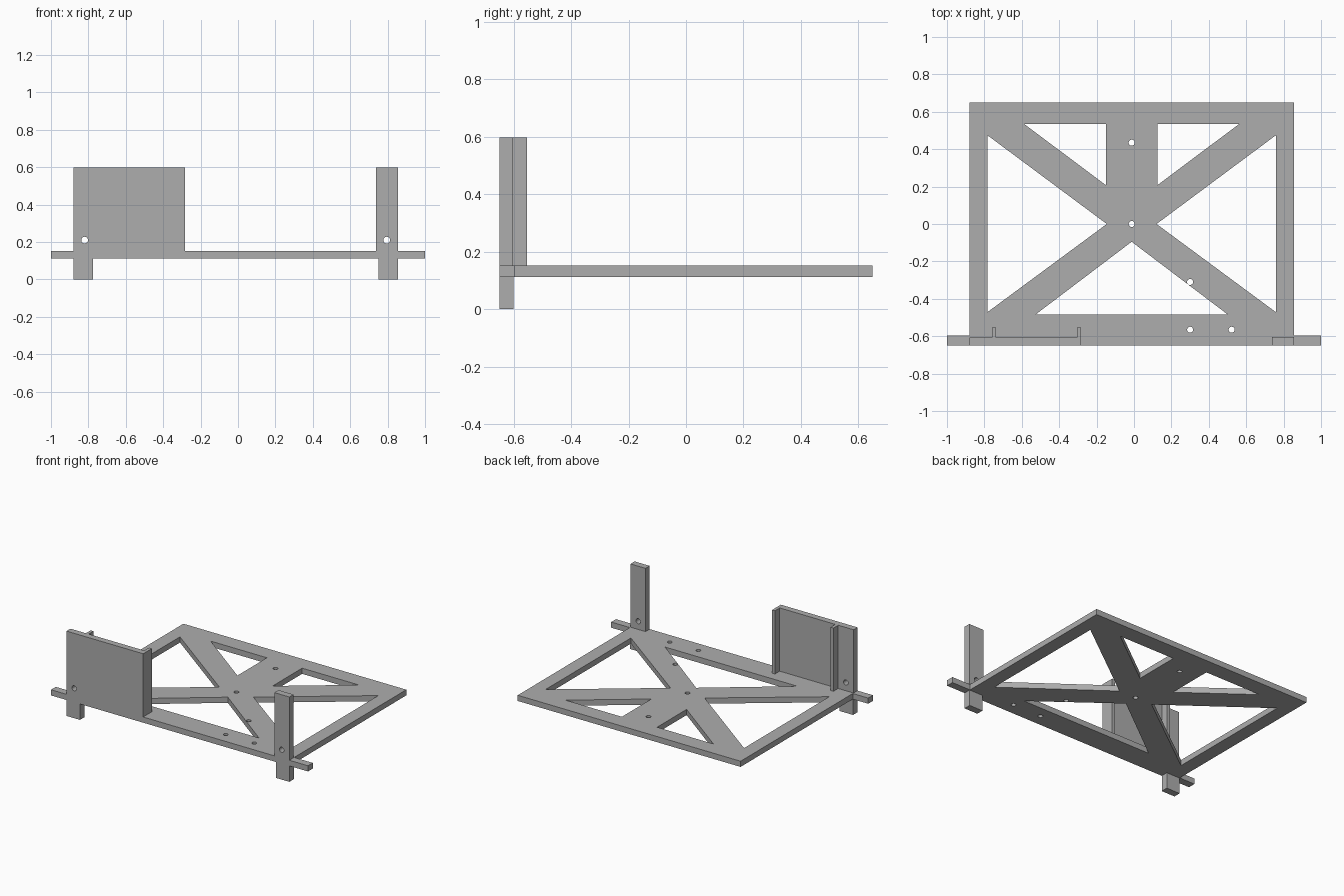
import bpy
import bmesh
from math import cos, sin, pi
from mathutils import Matrix

cube = bpy.data.objects.get("Cube")
if cube:
    bpy.data.objects.remove(cube, do_unlink=True)

grey = bpy.data.materials.new("plain grey")
grey.use_nodes = True
colour = (0.42, 0.42, 0.42, 1)
grey.diffuse_color = colour
grey.node_tree.nodes["Principled BSDF"].inputs["Base Color"].default_value = colour


def circle(x, y, r=0.016, n=24):
    return [(x + r * cos(2 * pi * i / n), y + r * sin(2 * pi * i / n)) for i in range(n)]


def rect(x0, x1, y0, y1):
    return [(x0, y0), (x1, y0), (x1, y1), (x0, y1)]


def prism(name, loops, lo, hi, upright=False):
    """Extrude an outline with holes along z, or along y when upright."""
    curve = bpy.data.curves.new(name + " profile", "CURVE")
    curve.dimensions = "2D"
    curve.fill_mode = "BOTH"
    curve.extrude = (hi - lo) / 2
    for loop in loops:
        spline = curve.splines.new("POLY")
        spline.points.add(len(loop) - 1)
        for point, (x, y) in zip(spline.points, loop):
            point.co = (x, y, 0, 1)
        spline.use_cyclic_u = True
    helper = bpy.data.objects.new(name + " profile", curve)
    bpy.context.collection.objects.link(helper)
    graph = bpy.context.evaluated_depsgraph_get()
    mesh = bpy.data.meshes.new_from_object(helper.evaluated_get(graph))
    bpy.data.objects.remove(helper, do_unlink=True)

    bm = bmesh.new()
    bm.from_mesh(mesh)
    bmesh.ops.remove_doubles(bm, verts=bm.verts, dist=0.0001)
    middle = (lo + hi) / 2
    if upright:
        matrix = Matrix.Translation((0, middle, 0)) @ Matrix.Rotation(pi / 2, 4, "X")
    else:
        matrix = Matrix.Translation((0, 0, middle))
    bmesh.ops.transform(bm, matrix=matrix, verts=bm.verts)
    bmesh.ops.recalc_face_normals(bm, faces=bm.faces)
    for face in bm.faces:
        face.smooth = False
    bm.to_mesh(mesh)
    bm.free()
    mesh.materials.clear()
    mesh.materials.append(grey)
    mesh.name = name
    obj = bpy.data.objects.new(name, mesh)
    bpy.context.collection.objects.link(obj)
    return obj


RIGHT, LEFT, FRONT, BACK = -0.88, 0.855, -0.65, 0.65
MID = (RIGHT + LEFT) / 2
BOTTOM, TOP, HEIGHT = 0.112, 0.152, 0.597

# Base frame: outer border, crossed braces and rear centre strut
windows = [[(MID - 0.515, -0.485), (MID + 0.515, -0.485), (MID, -0.095)]]
for s in (-1, 1):
    windows.append([(MID + s * 0.772, 0.475), (MID + s * 0.772, -0.472), (MID + s * 0.133, 0)])
    windows.append([(MID + s * 0.575, 0.535), (MID + s * 0.137, 0.535), (MID + s * 0.137, 0.207)])
screw_holes = [circle(MID, 0.435), circle(MID, 0), circle(0.3, -0.31),
               circle(0.3, -0.565), circle(0.522, -0.565)]
prism("base_frame", [rect(RIGHT, LEFT, FRONT, BACK)] + windows + screw_holes, BOTTOM, TOP)

# Front panel and post, each with a cross hole
prism("front_panel", [rect(RIGHT, -0.283, TOP, HEIGHT), circle(-0.82, 0.21, 0.018)],
      FRONT, -0.606, True)
prism("front_post", [rect(0.738, LEFT, TOP, HEIGHT), circle(0.795, 0.21, 0.018)],
      FRONT, -0.604, True)

# Stiffening ribs behind the panel
for name, x in (("outer_rib", -0.76), ("inner_rib", -0.305)):
    prism(name, [rect(x, x + 0.022, -0.606, -0.553)], TOP, HEIGHT)

# Short legs
prism("right_leg", [rect(RIGHT, -0.775, 0, BOTTOM)], FRONT, -0.6, True)
prism("left_leg", [rect(0.75, LEFT, 0, BOTTOM)], FRONT, -0.6, True)

# Side arms
prism("right_arm", [rect(-1, RIGHT, FRONT, -0.597)], BOTTOM, TOP)
prism("left_arm", [rect(LEFT, 1, FRONT, -0.597)], BOTTOM, TOP)
